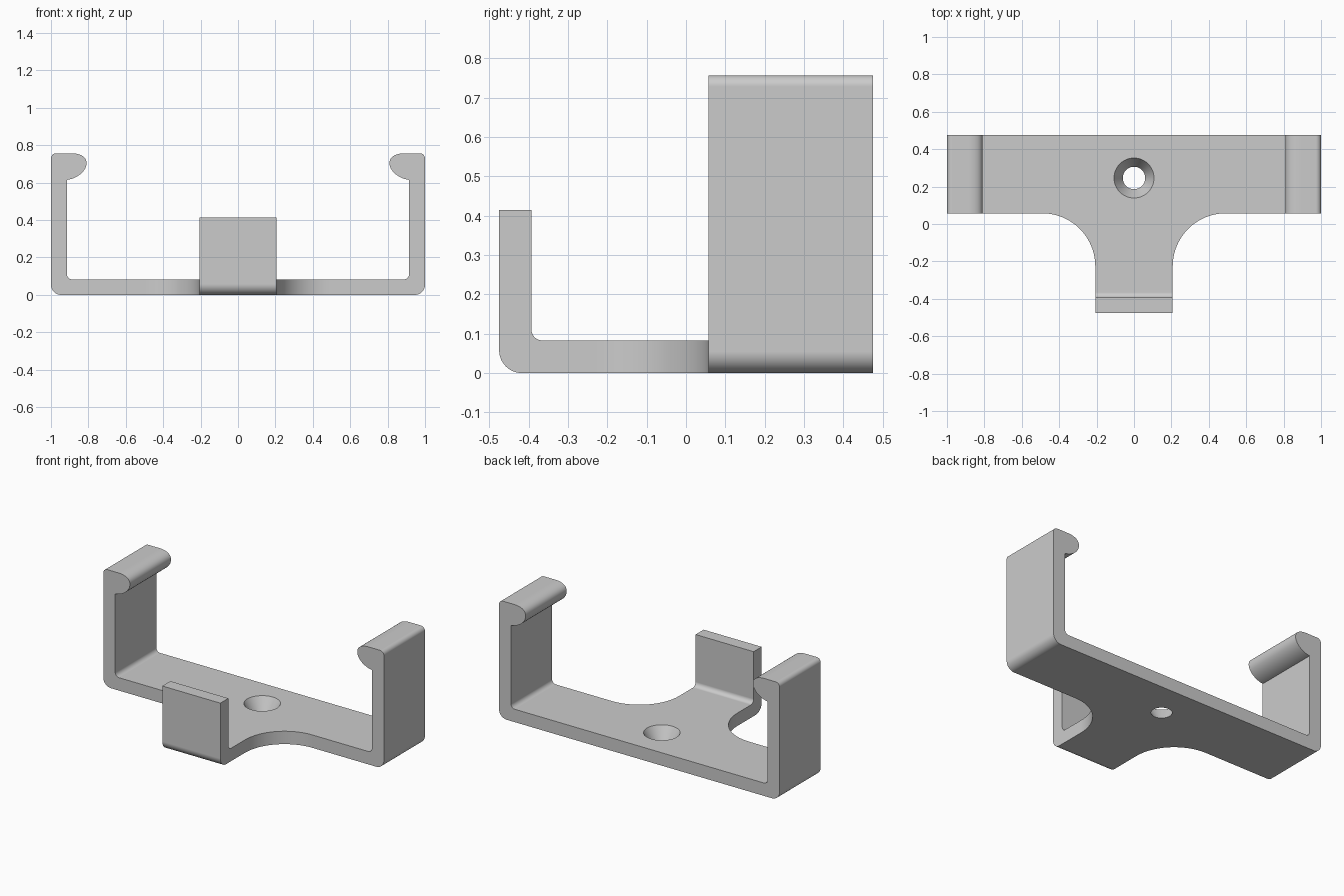
import bpy, bmesh, math
from mathutils import Vector, Matrix

cube = bpy.data.objects.get("Cube")
if cube:
    bpy.data.objects.remove(cube, do_unlink=True)

# Main dimensions
THICK = 0.083
BACK, SPLIT, FRONT = 0.475, 0.057, -0.475
TONGUE = 0.207
WALL = 0.915
TOP = 0.757
BEND = -0.35

grey = bpy.data.materials.new("plain grey")
grey.use_nodes = True
grey.diffuse_color = (0.6, 0.6, 0.6, 1)
grey.node_tree.nodes["Principled BSDF"].inputs["Base Color"].default_value = (0.6, 0.6, 0.6, 1)


def fillet(prev, corner, nxt, radius, steps=14):
    """Points of a right-angle corner rounded to a radius."""
    c = Vector(corner)
    a = (Vector(prev) - c).normalized() * radius
    b = (Vector(nxt) - c).normalized() * radius
    return [c + a + b - b * math.cos(t) - a * math.sin(t)
            for t in (i * math.pi / 2 / steps for i in range(steps + 1))]


def bezier(p0, p1, p2, p3, steps=14):
    p0, p1, p2, p3 = map(Vector, (p0, p1, p2, p3))
    return [p0 * (1 - t) ** 3 + 3 * p1 * t * (1 - t) ** 2 + 3 * p2 * t * t * (1 - t) + p3 * t ** 3
            for t in (i / steps for i in range(steps + 1))]


def finish(name, bm):
    bmesh.ops.recalc_face_normals(bm, faces=bm.faces)
    mesh = bpy.data.meshes.new(name)
    bm.to_mesh(mesh)
    bm.free()
    mesh.materials.append(grey)
    obj = bpy.data.objects.new(name, mesh)
    bpy.context.collection.objects.link(obj)
    return obj


def extrude(name, points, place, start, end):
    """Extrude a 2D outline; place maps (u, v, depth) to a 3D point."""
    bm = bmesh.new()
    face = bm.faces.new([bm.verts.new(place(p[0], p[1], start)) for p in points])
    ext = bmesh.ops.extrude_face_region(bm, geom=[face])
    shift = Vector(place(0, 0, end)) - Vector(place(0, 0, start))
    verts = [g for g in ext["geom"] if isinstance(g, bmesh.types.BMVert)]
    bmesh.ops.translate(bm, verts=verts, vec=shift)
    return finish(name, bm)


def mirrored(half):
    return half + [Vector((-p[0], p[1])) for p in reversed(half)]


def combine(target, tool, operation):
    mod = target.modifiers.new(operation.lower(), "BOOLEAN")
    mod.operation, mod.solver, mod.object = operation, "EXACT", tool
    bpy.context.view_layer.objects.active = target
    bpy.ops.object.modifier_apply(modifier=mod.name)
    bpy.data.objects.remove(tool, do_unlink=True)


# U-shaped clip with bulging hooks at the arm ends
arm = fillet((0, 0), (1, 0), (1, TOP), 0.055)
arm += fillet((1, 0), (1, TOP), (0, TOP), 0.028)
arm += bezier((0.89, TOP), (0.845, TOP), (0.81, 0.74), (0.81, 0.705))
arm += bezier((0.81, 0.705), (0.81, 0.66), (0.86, 0.622), (WALL, 0.615))[1:]
arm += fillet((WALL, TOP), (WALL, THICK), (0, THICK), 0.028)
bracket = extrude("clip_bracket", mirrored(arm), lambda u, v, d: (u, d, v), SPLIT, BACK)

# Tongue flaring into the clip
flare = fillet((0.6, SPLIT), (TONGUE, SPLIT), (TONGUE, -1), 0.283, 24)
flare.append(Vector((TONGUE, BEND)))
tongue = extrude("tongue", mirrored(flare), lambda u, v, d: (u, v, d), 0, THICK)

# Upturned front lip
INNER, LIP_TOP = -0.393, 0.415
bend = [Vector((BEND, 0))]
bend += fillet((0, 0), (FRONT, 0), (FRONT, 1), 0.058)
bend += [Vector((FRONT, LIP_TOP)), Vector((INNER, LIP_TOP))]
bend += fillet((INNER, 1), (INNER, THICK), (0, THICK), 0.028)
bend.append(Vector((BEND, THICK)))
lip = extrude("front_lip", bend, lambda u, v, d: (d, u, v), -TONGUE, TONGUE)

combine(tongue, lip, "UNION")
combine(bracket, tongue, "UNION")

# Tapered screw hole, cutter runs past both faces
bm = bmesh.new()
bmesh.ops.create_cone(bm, cap_ends=True, segments=64, radius1=0.0365, radius2=0.1305,
                      depth=2 * THICK, matrix=Matrix.Translation((0, 0.246, THICK / 2)))
cutter = finish("hole_cutter", bm)
cutter.hide_render = True
combine(bracket, cutter, "DIFFERENCE")

# Smooth bends, crisp edges
bpy.ops.object.select_all(action="DESELECT")
bracket.select_set(True)
bpy.context.view_layer.objects.active = bracket
bpy.ops.object.shade_smooth_by_angle(angle=math.radians(30))
weighted = bracket.modifiers.new("even_shading", "WEIGHTED_NORMAL")
weighted.keep_sharp = True
